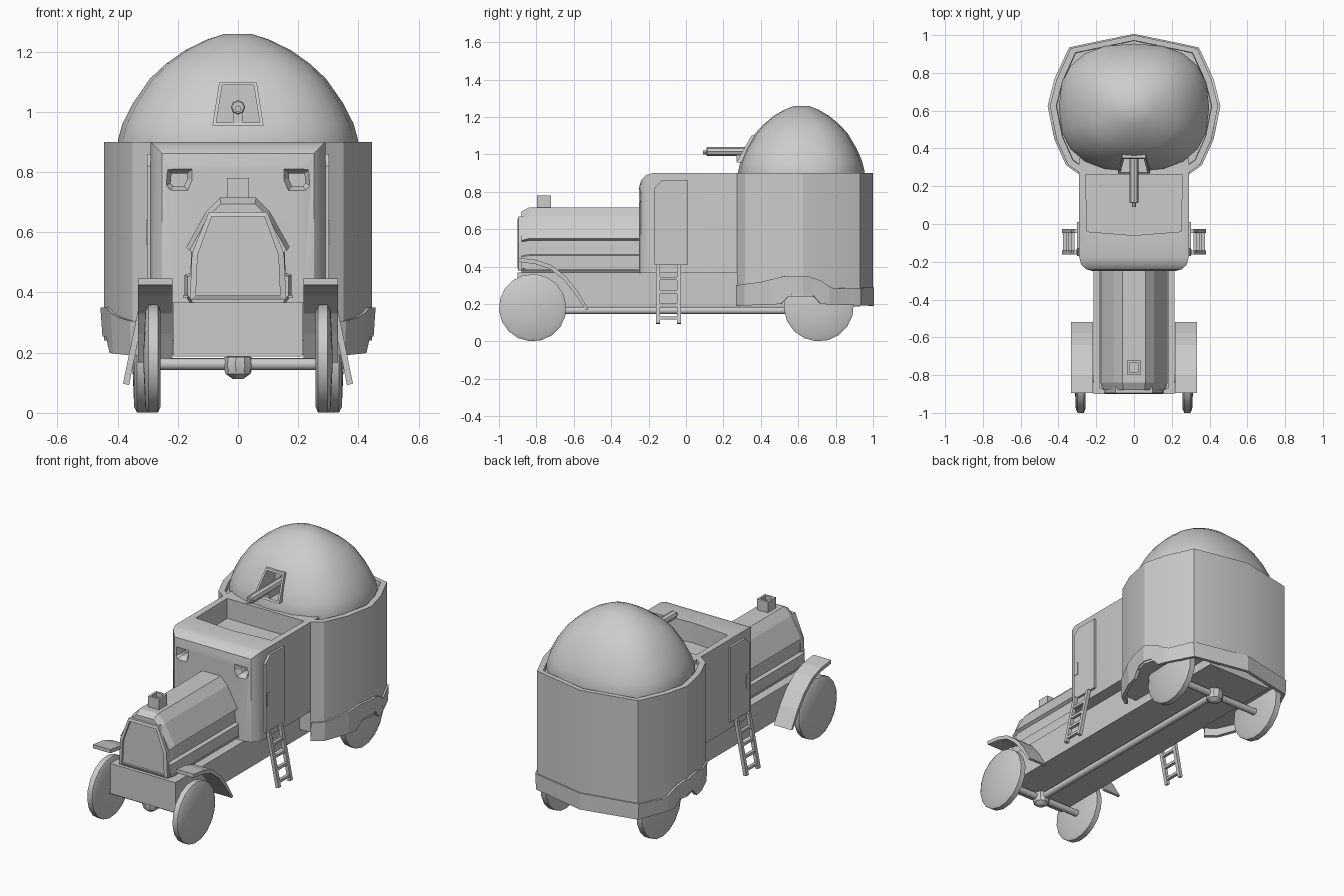
import bpy, bmesh, math
from mathutils import Vector

if "Cube" in bpy.data.objects:
    bpy.data.objects.remove(bpy.data.objects["Cube"])


def make(name, bm, smooth=None):
    bmesh.ops.recalc_face_normals(bm, faces=bm.faces[:])
    me = bpy.data.meshes.new(name)
    bm.to_mesh(me)
    bm.free()
    ob = bpy.data.objects.new(name, me)
    bpy.context.collection.objects.link(ob)
    bpy.context.view_layer.objects.active = ob
    if smooth:
        bpy.ops.object.select_all(action='DESELECT')
        ob.select_set(True)
        bpy.ops.object.shade_smooth_by_angle(angle=math.radians(smooth))
    return ob


def loft(name, rings, smooth=None):
    bm = bmesh.new()
    vs = [[bm.verts.new(p) for p in r] for r in rings]
    n = len(vs[0])
    for a, b in zip(vs, vs[1:]):
        for i in range(n):
            bm.faces.new((a[i], a[(i + 1) % n], b[(i + 1) % n], b[i]))
    bm.faces.new(vs[0])
    bm.faces.new(vs[-1])
    return make(name, bm, smooth)


def prism(name, pts, axis, a, b):
    put = {'x': lambda p, t: (t, p[0], p[1]), 'y': lambda p, t: (p[0], t, p[1]),
           'z': lambda p, t: (p[0], p[1], t)}[axis]
    return loft(name, [[put(p, t) for p in pts] for t in (a, b)])


def box(name, x0, x1, y0, y1, z0, z1):
    return prism(name, [(x0, y0), (x1, y0), (x1, y1), (x0, y1)], 'z', z0, z1)


def lathe(name, origin, axis, prof, n=16, smooth=40):
    # prof holds (distance along axis, radius)
    d = Vector(axis).normalized()
    u = d.orthogonal().normalized()
    w = d.cross(u)
    return loft(name, [[Vector(origin) + d * t + (u * math.cos(k * math.tau / n) + w * math.sin(k * math.tau / n)) * r
                        for k in range(n)] for t, r in prof], smooth)


def rod(name, a, b, r, n=10):
    d = Vector(b) - Vector(a)
    return lathe(name, a, d, [(0, r), (d.length, r)], n)


def cut(ob, cutter):
    m = ob.modifiers.new('cut', 'BOOLEAN')
    m.operation, m.object, m.solver = 'DIFFERENCE', cutter, 'EXACT'
    bpy.context.view_layer.objects.active = ob
    bpy.ops.object.modifier_apply(modifier=m.name)


def drop(ob):
    bpy.data.objects.remove(ob)


def mirror(half):
    return half + [(-x, y) for x, y in reversed(half) if abs(x) > 1e-6]


def lerp(table, y):
    for (a, za), (b, zb) in zip(table, table[1:]):
        if y <= b:
            return za + (zb - za) * max(0, (y - a) / (b - a))
    return table[-1][1]


# chassis
box('chassis', -.215, .215, -.9, .93, .187, .367)

# cab with rounded front edges, roof well and two vision ports
bm = bmesh.new()
bmesh.ops.create_cube(bm, size=1)
for v in bm.verts:
    v.co = (v.co.x * .58, .05 + v.co.y * .60, .633 + v.co.z * .534)
edges = [e for e in bm.edges if all(v.co.y < 0 for v in e.verts) and any(v.co.z > .8 for v in e.verts)]
bmesh.ops.bevel(bm, geom=edges, offset=.075, segments=3, profile=.5, affect='EDGES', clamp_overlap=True)
cab = make('cab', bm, 30)
c = prism('well_cutter', [(-.255, .262), (-.25, -.04), (0, -.06), (.25, -.04), (.255, .262)], 'z', .78, 1)
cut(cab, c)
drop(c)
port = [(-.045, .035), (.04, .035), (.045, -.02), (.03, -.036), (-.03, -.036), (-.045, .0)]
for s in (-1, 1):
    c = loft('port_cutter', [[(s * (.197 + x * k), y, .775 + z * k) for x, z in port]
                             for y, k in ((-.3, 1.25), (-.25, 1), (-.22, .6), (-.18, .6))])
    cut(cab, c)
    drop(c)

# doors, handles and ladders
for s in (-1, 1):
    prism('door', [(-.17, .41), (.01, .41), (.01, .86), (-.13, .86), (-.17, .82)], 'x', s * .28, s * .303)
    box('door_handle', s * .3, s * .306, -.16, -.135, .56, .64)
    for y in (-.15, -.037):
        prism('ladder_rail', [(s * .298, .41), (s * .318, .41), (s * .382, .097), (s * .362, .092)],
              'y', y - .011, y + .011)
    for z in (.335, .265, .195, .125):
        x = s * (.308 + (.41 - z) * .203)
        box('ladder_rung', x - .009, x + .009, -.15, -.037, z - .008, z + .008)

# bonnet with stepped side panels
hood = [(0, .715), (.06, .715), (.105, .67), (.172, .55), (.155, .54), (.158, .465), (.178, .458),
        (.178, .392), (.16, .367)]
full = mirror(hood)
loft('bonnet', [[(x * k, y, .367 + (z - .367) * k) for x, z in full]
                for y, k in ((-.23, 1), (-.84, 1), (-.88, .94))])
for s in (-1, 1):
    box('bonnet_strip', s * .15, s * .182, -.87, -.24, .382, .392)

# radiator with recessed core
shape = mirror([(.097, .668), (.153, .53), (.16, .377)])
inner = mirror([(.087, .653), (.134, .525), (.14, .39)])
loft('radiator', [[(x, y, z) for x, z in p] for p, y in ((shape, -.86), (shape, -.895), (inner, -.9), (inner, -.887))])

# filler cap
cap = [(-.036, -.797), (.036, -.797), (.036, -.722), (-.036, -.722)]
mid = -.76
loft('filler_cap', [[(x * k, mid + (y - mid) * k, z) for x, y in cap]
                    for z, k in ((.70, 1), (.78, 1), (.78, .65), (.755, .65))])

# front fenders
top = [(-.895, .447), (-.8, .435), (-.72, .408), (-.64, .345), (-.58, .27), (-.52, .17)]
low = [(-.535, .168), (-.60, .262), (-.655, .33), (-.728, .388), (-.805, .413), (-.895, .425)]
for s in (-1, 1):
    prism('front_fender', top + low, 'x', s * .217, s * .333)

# wheels, axles and drive shaft
for label, y, r, x0, x1 in (('front', -.82, .18, .258, .308), ('rear', .71, .187, .292, .345)):
    for s in (-1, 1):
        lathe(label + '_wheel', (0, y, r), (s, 0, 0),
              [(x0 + .004, r * .15), (x0, r * .9), (x0 + .008, r), (x1 - .01, r), (x1, r * .9), (x1 + .006, r * .15)], 18)
    rod(label + '_axle', (-.3, y, .162), (.3, y, .162), .02)
    lathe(label + '_differential', (0, y, .155), (0, 0, 1),
          [(-.042, .018), (-.025, .042), (0, .05), (.03, .046), (.036, .02)], 10, 30)
rod('drive_shaft', (0, -.82, .165), (0, .71, .165), .02)

# rear fighting compartment with raised rim
half = [(0, 1.0), (.335, .93), (.41, .765), (.445, .625), (.41, .45), (.35, .315), (.29, .272)]
outline = mirror(half)


def ring(k, z):
    return [(x * k, .62 + (y - .62) * k, z) for x, y in outline]


loft('rear_body', [ring(1, .24), ring(1, .90), ring(.925, .90), ring(.92, .875)], 25)

# flared skirt around the rear body with wheel arches
ztop = [(.27, .30), (.40, .318), (.53, .35), (.65, .35), (.72, .325), (.78, .283), (1, .288)]
zbot = [(.27, .19), (.51, .2), (.56, .255), (.67, .255), (.72, .2), (1, .19)]
path = [(-x, y) for x, y in reversed(half)] + half[1:]
bm = bmesh.new()
cols = []
for (xa, ya), (xb, yb) in zip(path, path[1:]):
    for i in range(6):
        p = Vector((xa + (xb - xa) * i / 6, ya + (yb - ya) * i / 6))
        cols.append(p)
cols.append(Vector(path[-1]))
vs = []
for p in cols:
    q = Vector((p.x * 1.005, .62 + (p.y - .62) * .99))
    vs.append([bm.verts.new((q.x * k, q.y, z)) for k, z in
               ((.985, lerp(zbot, p.y)), (1.0, lerp(ztop, p.y)))])
for a, b in zip(vs, vs[1:]):
    bm.faces.new((a[0], b[0], b[1], a[1]))
skirt = make('rear_skirt', bm)
m = skirt.modifiers.new('thickness', 'SOLIDIFY')
m.thickness, m.offset = .02, 0

# domed turret
prof = [(.87, 1.0), (.91, 1.0), (.96, .965), (1.03, .875), (1.11, .735), (1.16, .60), (1.205, .44), (1.24, .26), (1.258, .12)]


def dome_ring(z, k):
    e = 2 / (2.5 if k > .5 else 2.1)
    pts = []
    for i in range(20):
        a = math.tau * i / 20
        c, s = math.cos(a), math.sin(a)
        pts.append((.398 * k * math.copysign(abs(c) ** e, c), .617 + .338 * k * math.copysign(abs(s) ** e, s), z))
    return pts


dome = loft('turret_dome', [dome_ring(z, k) for z, k in prof], 30)

# gun port frame, slanted, with the opening cut through frame and dome
frame = loft('gun_port_frame', [[(-.085, .268 + d, .955), (.085, .268 + d, .955), (.062, .35 + d, 1.1), (-.062, .35 + d, 1.1)]
                                for d in (0, .1)])
c = prism('gun_port_cutter', [(-.072, .965), (.072, .965), (.052, 1.09), (-.052, 1.09)], 'y', .1, .44)
cut(dome, c)
cut(frame, c)
drop(c)

# gun
lathe('gun_barrel', (0, .11, 1.015), (0, 1, 0), [(0, .02), (.005, .024), (.35, .024)], 8, 30)
rod('gun_muzzle', (0, .09, 1.01), (0, .13, 1.01), .011, 8)
box('gun_mount', -.016, .016, .27, .45, .965, 1.01)
